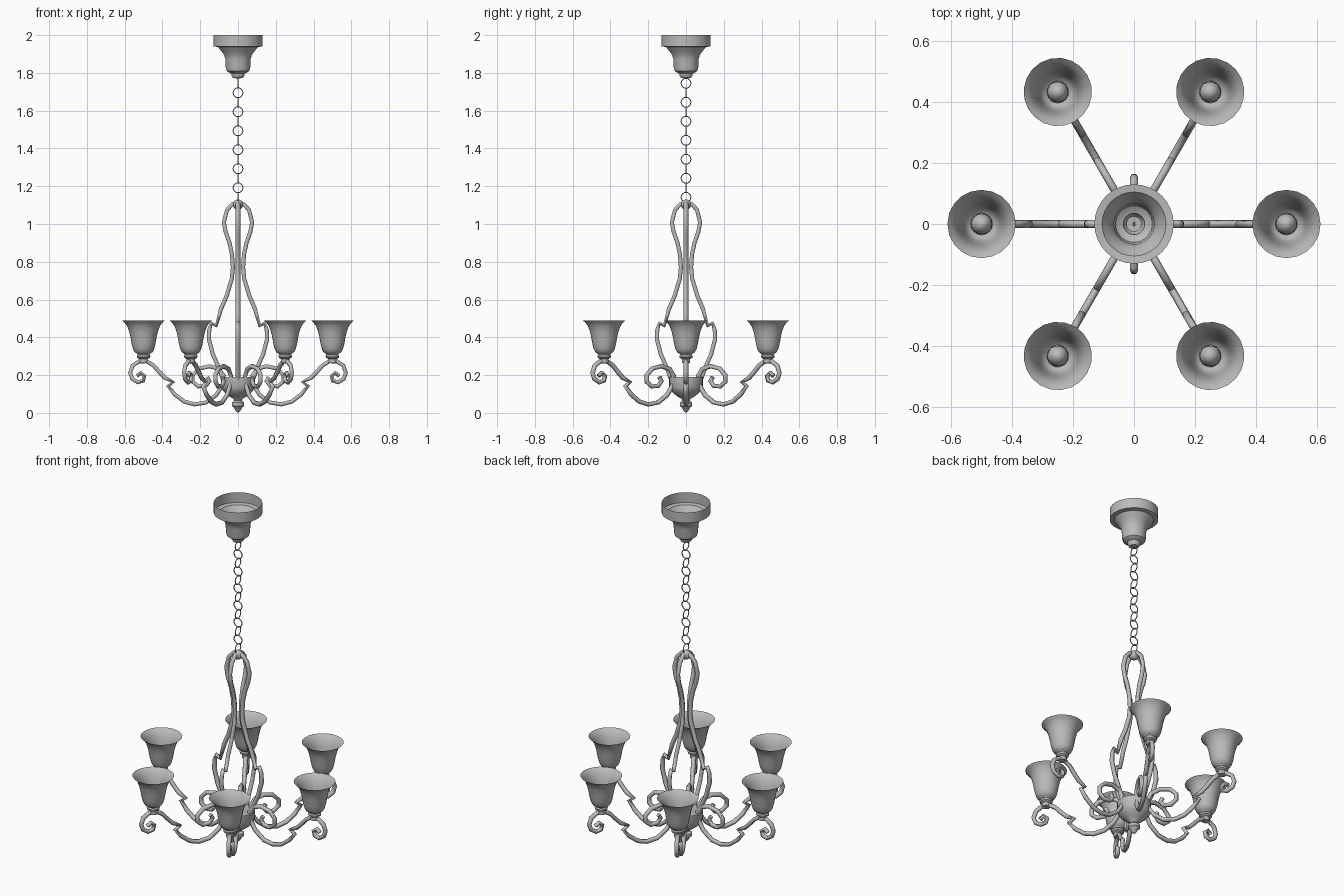
import bpy, bmesh
from math import pi, radians, cos, sin
from mathutils import Matrix, Vector

cube = bpy.data.objects.get("Cube")
if cube:
    bpy.data.objects.remove(cube, do_unlink=True)

GREY = (0.5, 0.5, 0.5, 1.0)
metal = bpy.data.materials.new("satin grey")
metal.use_nodes = True
metal.diffuse_color = GREY
for node in metal.node_tree.nodes:
    if node.type == 'BSDF_PRINCIPLED':
        node.inputs["Base Color"].default_value = GREY


def place(name, mesh, location=(0, 0, 0), turn=0.0):
    ob = bpy.data.objects.new(name, mesh)
    bpy.context.scene.collection.objects.link(ob)
    ob.location = location
    ob.rotation_euler.z = turn
    return ob


def finish(mesh, angle=40):
    """Give the mesh its colour and smooth shading with sharp edges kept."""
    mesh.materials.clear()
    mesh.materials.append(metal)
    mesh.shade_smooth()
    mesh.set_sharp_from_angle(angle=radians(angle))
    return mesh


def lathe(name, profile, steps=20):
    """Turn a (radius, height) profile around z."""
    bm = bmesh.new()
    verts = [bm.verts.new((r, 0, z)) for r, z in profile]
    edges = [bm.edges.new(pair) for pair in zip(verts, verts[1:])]
    bmesh.ops.spin(bm, geom=verts + edges, cent=(0, 0, 0), axis=(0, 0, 1),
                   angle=2 * pi, steps=steps)
    bmesh.ops.remove_doubles(bm, verts=bm.verts, dist=0.0005)
    bmesh.ops.recalc_face_normals(bm, faces=bm.faces)
    mesh = bpy.data.meshes.new(name)
    bm.to_mesh(mesh)
    bm.free()
    return finish(mesh)


def tube(name, path, radius, closed=False):
    """Six-sided tube along a (radius, height) path in the xz plane."""
    curve = bpy.data.curves.new(name, 'CURVE')
    curve.dimensions = '3D'
    curve.bevel_depth = radius
    curve.bevel_resolution = 1
    curve.use_fill_caps = not closed
    spline = curve.splines.new('POLY')
    spline.points.add(len(path) - 1)
    for point, (x, z) in zip(spline.points, path):
        point.co = (x, 0, z, 1)
    spline.use_cyclic_u = closed
    helper = place(name + " path", curve)
    bpy.context.view_layer.update()
    graph = bpy.context.evaluated_depsgraph_get()
    mesh = bpy.data.meshes.new_from_object(helper.evaluated_get(graph))
    bpy.data.objects.remove(helper, do_unlink=True)
    mesh.name = name
    return finish(mesh, 65)


def ball(name, radius, stretch=1.0):
    bm = bmesh.new()
    bmesh.ops.create_uvsphere(bm, u_segments=16, v_segments=10, radius=radius,
                              matrix=Matrix.Diagonal((1, 1, stretch, 1)))
    mesh = bpy.data.meshes.new(name)
    bm.to_mesh(mesh)
    bm.free()
    return finish(mesh)


# Ceiling canopy, an open cup over a bell
place("ceiling_canopy", lathe("ceiling_canopy", [
    (0.13, 2.0), (0.13, 1.94), (0.105, 1.937), (0.088, 1.915), (0.073, 1.895),
    (0.066, 1.87), (0.065, 1.83), (0.06, 1.81), (0.045, 1.80), (0.035, 1.797),
    (0.034, 1.785), (0.025, 1.773), (0, 1.77)], 32))

# Chain of links, each turned a quarter from the last
link = tube("chain_link", [(0.026 * cos(a * pi / 8), 0.026 * sin(a * pi / 8))
                           for a in range(16)], 0.003, True)
for i in range(13):
    place(f"chain_link_{i + 1}", link, (0, 0, 1.745 - 0.0503 * i),
          pi / 2 if i % 2 == 0 else 0)
place("chain_ball", ball("chain_ball", 0.027), (0, 0, 1.103))

# Four bowed rods of the central frame
rod = tube("frame_rod", [
    (0, 1.115), (0.03, 1.105), (0.058, 1.075), (0.075, 1.01), (0.066, 0.96),
    (0.045, 0.90), (0.032, 0.84), (0.027, 0.77), (0.033, 0.71), (0.06, 0.62),
    (0.09, 0.55), (0.115, 0.462), (0.14, 0.475), (0.152, 0.44), (0.154, 0.39),
    (0.133, 0.31), (0.10, 0.235), (0.075, 0.165)], 0.0125)
for i in range(4):
    place(f"frame_rod_{i + 1}", rod, turn=i * pi / 2)

# Hub bowl and finial below it
place("hub_bowl", lathe("hub_bowl", [
    (0, 0.19), (0.09, 0.19), (0.09, 0.135), (0.075, 0.112), (0.05, 0.09),
    (0.025, 0.075), (0.018, 0.062), (0, 0.06)], 24))
place("finial", lathe("finial", [
    (0, 0.068), (0.018, 0.066), (0.032, 0.054), (0.032, 0.036), (0.022, 0.028),
    (0.012, 0.01), (0, 0)], 16))

# Six scrolled arms with cup, shade and bulb
arm = tube("arm", [
    (0.535, 0.195), (0.515, 0.212), (0.495, 0.195), (0.502, 0.17),
    (0.53, 0.162), (0.56, 0.18), (0.571, 0.212), (0.558, 0.25),
    (0.525, 0.272), (0.485, 0.274), (0.448, 0.252), (0.415, 0.215),
    (0.385, 0.185), (0.343, 0.163), (0.37, 0.142), (0.335, 0.098),
    (0.285, 0.06), (0.23, 0.045), (0.17, 0.055), (0.115, 0.095),
    (0.08, 0.15), (0.075, 0.195), (0.10, 0.232), (0.15, 0.247),
    (0.205, 0.235), (0.24, 0.20), (0.24, 0.165), (0.21, 0.14),
    (0.17, 0.143), (0.15, 0.168), (0.163, 0.19)], 0.0125)
cup = lathe("lamp_cup", [
    (0, 0.262), (0.022, 0.264), (0.022, 0.285), (0.034, 0.292),
    (0.036, 0.302), (0.03, 0.308), (0.036, 0.314), (0.036, 0.32), (0, 0.322)], 16)
shade = lathe("shade", [
    (0.036, 0.314), (0.048, 0.322), (0.056, 0.338), (0.063, 0.365),
    (0.069, 0.40), (0.076, 0.43), (0.086, 0.458), (0.098, 0.475), (0.112, 0.488)])
bulb = ball("bulb", 0.035, 1.5)
for i in range(6):
    turn = i * pi / 3
    spot = Vector((0.5 * cos(turn), 0.5 * sin(turn), 0))
    place(f"arm_{i + 1}", arm, turn=turn)
    place(f"lamp_cup_{i + 1}", cup, spot, turn)
    place(f"shade_{i + 1}", shade, spot, turn)
    place(f"bulb_{i + 1}", bulb, spot + Vector((0, 0, 0.37)), turn)
